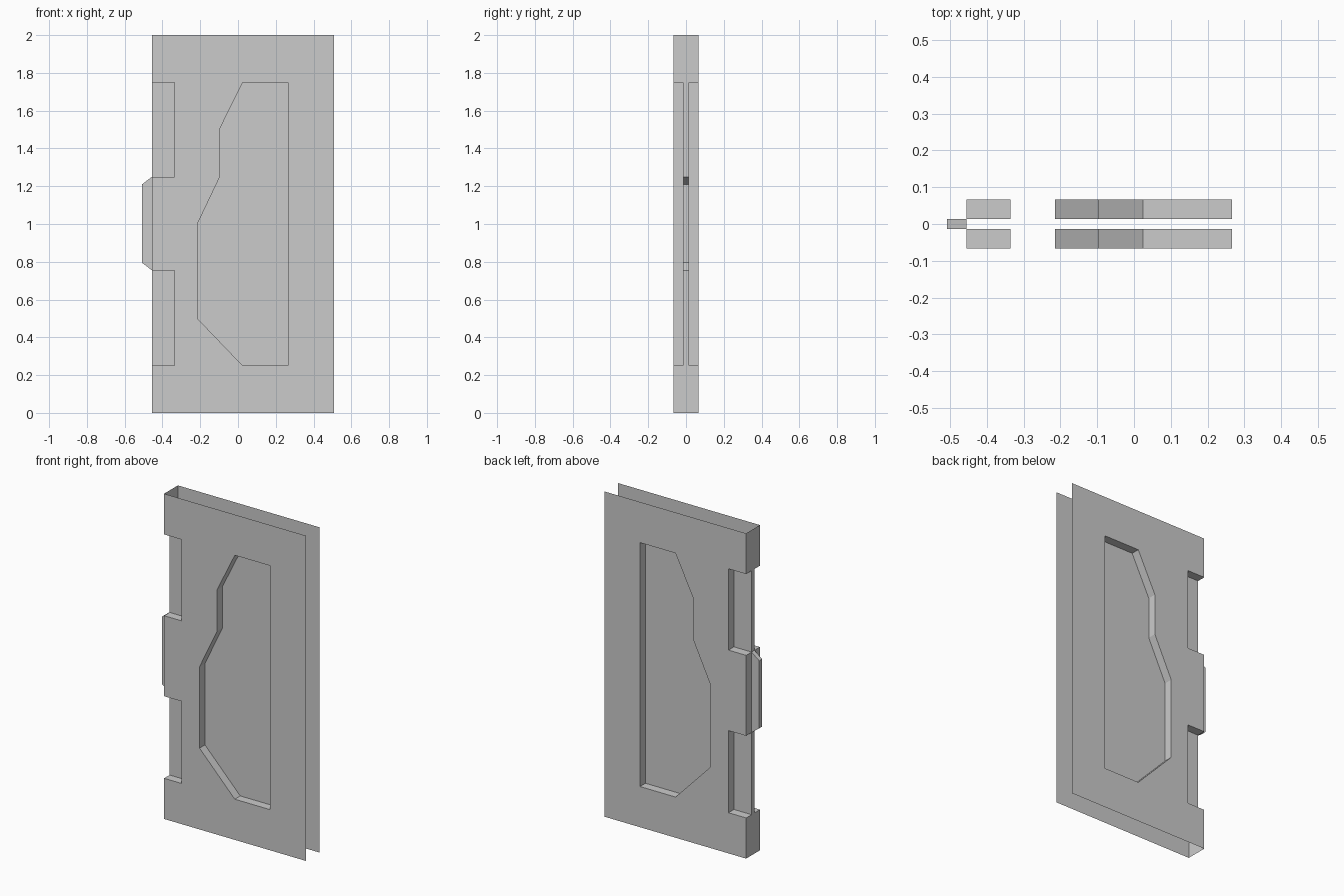
import bpy, bmesh

if "Cube" in bpy.data.objects:
    bpy.data.objects.remove(bpy.data.objects["Cube"])

SKIN, FLOOR = -0.067, -0.014      # depth of the outer skin and of the recess floors
LEFT, RIGHT, NOTCH = -0.456, 0.508, -0.336


def face(bm, pts, y):
    f = bm.faces.new([bm.verts.new((x, y, z)) for x, z in pts])
    f.normal_update()


def walls(bm, pts, y0, y1, closed=False):
    """Run of quads along an x-z outline; the visible side is left of travel."""
    nxt = pts[1:] + pts[:1] if closed else pts[1:]
    for (ax, az), (bx, bz) in zip(pts, nxt):
        bm.faces.new([bm.verts.new(c) for c in
                      ((ax, y0, az), (bx, y0, bz), (bx, y1, bz), (ax, y1, az))])


def finish(bm, name):
    bmesh.ops.remove_doubles(bm, verts=bm.verts, dist=1e-5)
    me = bpy.data.meshes.new(name)
    bm.to_mesh(me)
    bm.free()
    ob = bpy.data.objects.new(name, me)
    bpy.context.collection.objects.link(ob)
    # front half mirrored to the back
    m = ob.modifiers.new("mirror_back", 'MIRROR')
    m.use_axis = (False, True, False)


window = [(0.266, 0.25), (0.266, 1.75), (0.025, 1.75), (-0.096, 1.505),
          (-0.096, 1.25), (-0.215, 1.0), (-0.215, 0.5), (0.025, 0.25)]
notches = [[(LEFT, a), (NOTCH, a), (NOTCH, b), (LEFT, b)]
           for a, b in ((0.25, 0.755), (1.25, 1.75))]

# door skin: outline with side notches and the recess opening cut out
bm = bmesh.new()
outline = [(LEFT, 0), (RIGHT, 0), (RIGHT, 2), (LEFT, 2)] + notches[1][::-1] + notches[0][::-1]
edges = []
for loop in (outline, window):
    vs = [bm.verts.new((x, SKIN, z)) for x, z in loop]
    edges += [bm.edges.new((vs[i - 1], vs[i])) for i in range(len(vs))]
bmesh.ops.triangle_fill(bm, edges=edges, use_beauty=True, normal=(0, -1, 0))
for f in bm.faces:
    f.normal_update()
    if f.normal.y > 0:
        f.normal_flip()
finish(bm, "door_skin")

# large angular recess
bm = bmesh.new()
walls(bm, window, SKIN, FLOOR, closed=True)
face(bm, window, FLOOR)
finish(bm, "recessed_panel")

# side notches
bm = bmesh.new()
for n in notches:
    walls(bm, n, SKIN, FLOOR)
    face(bm, n, FLOOR)
finish(bm, "side_notches")

# closed left edge (top, bottom and right edge stay open)
bm = bmesh.new()
for a, b, y0, y1 in ((0, 0.25, SKIN, 0), (0.25, 0.755, FLOOR, 0), (0.755, 1.25, SKIN, FLOOR),
                     (1.25, 1.75, FLOOR, 0), (1.75, 2, SKIN, 0)):
    walls(bm, [(LEFT, a), (LEFT, b)], y0, y1)
finish(bm, "left_edge")

# chamfered locking tab
bm = bmesh.new()
tab = [(LEFT, 0.755), (-RIGHT, 0.795), (-RIGHT, 1.21), (LEFT, 1.25)]
walls(bm, tab, FLOOR, 0)
face(bm, tab[::-1], FLOOR)
finish(bm, "locking_tab")
